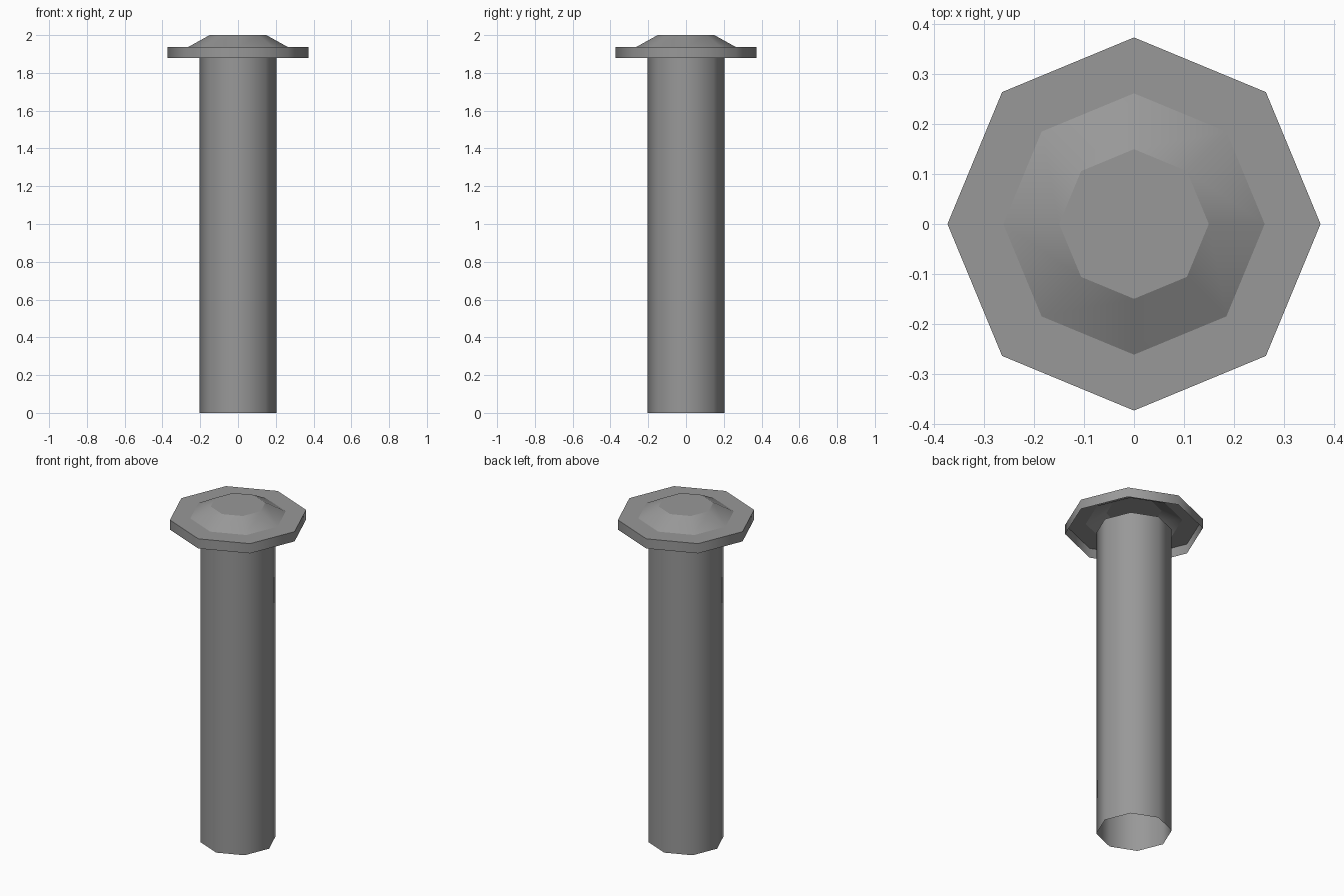
import bpy, bmesh
from math import cos, sin, pi

if "Cube" in bpy.data.objects:
    bpy.data.objects.remove(bpy.data.objects["Cube"])

SIDES = 8

# Dark grey metal
metal = bpy.data.materials.new("dark_metal")
metal.diffuse_color = (0.316, 0.316, 0.316, 1)
metal.use_nodes = True
metal.node_tree.nodes["Principled BSDF"].inputs["Base Color"].default_value = metal.diffuse_color


def lathe(name, profile, cap=False):
    """Octagonal shell from (radius, z) points: smooth around, sharp at each ring."""
    bm = bmesh.new()
    rings = [[bm.verts.new((r * cos(2 * pi * i / SIDES), r * sin(2 * pi * i / SIDES), z))
              for i in range(SIDES)] for r, z in profile]
    for low, high in zip(rings, rings[1:]):
        for i in range(SIDES):
            j = (i + 1) % SIDES
            bm.faces.new((low[i], low[j], high[j], high[i])).smooth = True
    if cap:
        bm.faces.new(rings[-1])
    for e in bm.edges:
        if abs(e.verts[0].co.xy.length - e.verts[1].co.xy.length) < 1e-5 \
                and abs(e.verts[0].co.z - e.verts[1].co.z) < 1e-5:
            e.smooth = False
    mesh = bpy.data.meshes.new(name)
    bm.to_mesh(mesh)
    bm.free()
    mesh.materials.append(metal)
    obj = bpy.data.objects.new(name, mesh)
    bpy.context.collection.objects.link(obj)
    return obj


# Open tube shaft
lathe("shaft", [(0.205, 0), (0.205, 1.88)])

# Hollow cap: rim, flat flange, sloped dome and flat top, open underneath
lathe("head", [(0.374, 1.88), (0.374, 1.938), (0.262, 1.938), (0.15, 2.0)], cap=True)
